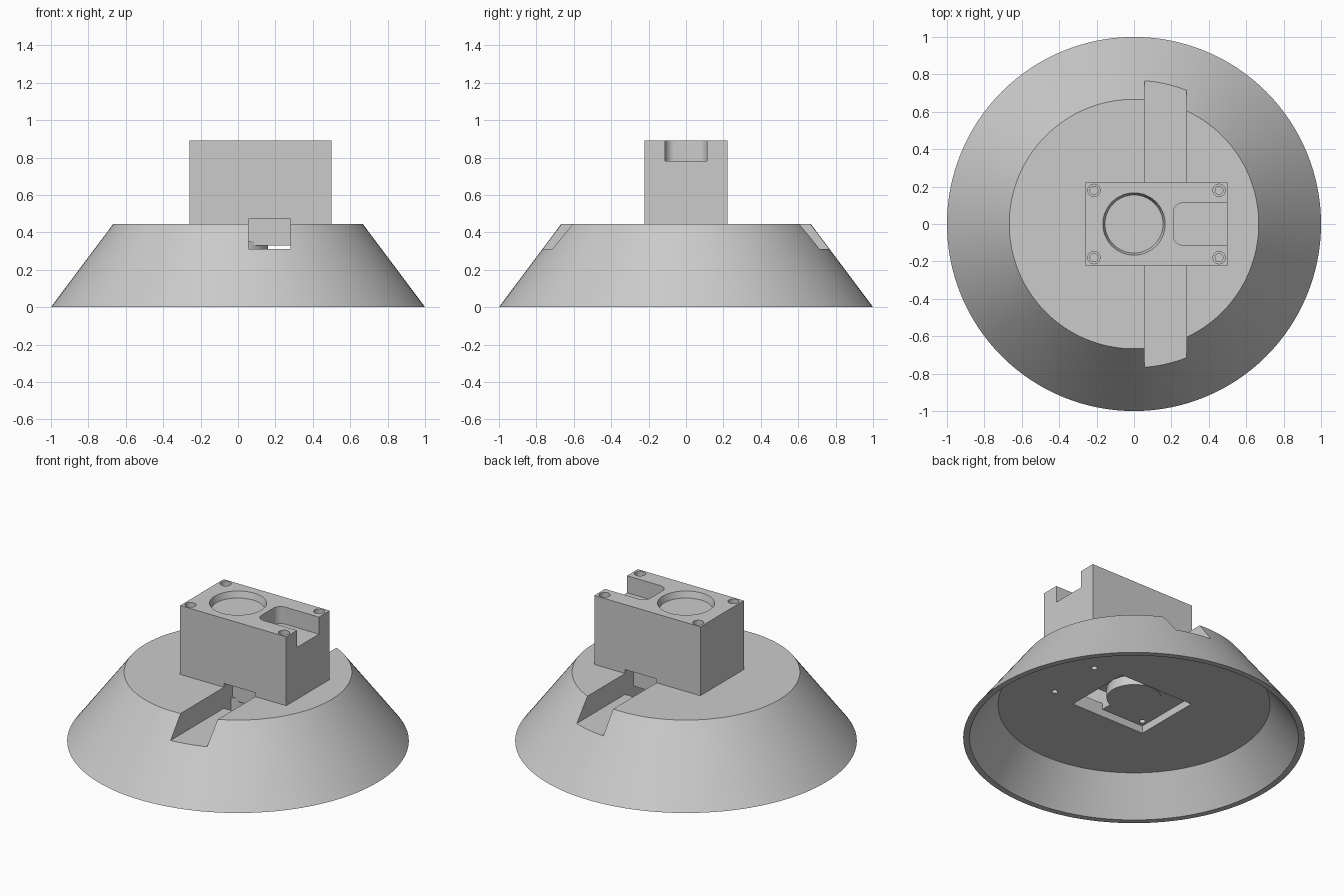
import bpy
import math

cube = bpy.data.objects.get("Cube")
if cube:
    bpy.data.objects.remove(cube, do_unlink=True)

grey = bpy.data.materials.new("plain grey")
grey.use_nodes = True
grey.diffuse_color = (0.6, 0.6, 0.6, 1)
grey.node_tree.nodes["Principled BSDF"].inputs["Base Color"].default_value = grey.diffuse_color


def finish(name):
    obj = bpy.context.object
    obj.name = name
    bpy.ops.object.transform_apply(location=False, rotation=False, scale=True)
    obj.data.materials.append(grey)
    return obj


def block(name, x, y, z):
    """Box spanning the given ranges."""
    spans = (x, y, z)
    bpy.ops.mesh.primitive_cube_add(size=1, location=[(a + b) / 2 for a, b in spans])
    bpy.context.object.scale = [b - a for a, b in spans]
    return finish(name)


def drum(name, r1, r2, z, x=0, y=0, sides=48):
    """Cylinder or cone standing between two heights."""
    bpy.ops.mesh.primitive_cone_add(vertices=sides, radius1=r1, radius2=r2,
                                    depth=z[1] - z[0], location=(x, y, sum(z) / 2))
    return finish(name)


def apply_modifier(obj, mod):
    bpy.ops.object.select_all(action='DESELECT')
    bpy.context.view_layer.objects.active = obj
    obj.select_set(True)
    bpy.ops.object.modifier_apply(modifier=mod.name)


def carve(obj, cutters):
    for cutter in cutters:
        mod = obj.modifiers.new("carve", 'BOOLEAN')
        mod.operation = 'DIFFERENCE'
        mod.solver = 'EXACT'
        mod.object = cutter
        apply_modifier(obj, mod)


def smooth(obj):
    bpy.ops.object.select_all(action='DESELECT')
    bpy.context.view_layer.objects.active = obj
    obj.select_set(True)
    bpy.ops.object.shade_smooth_by_angle(angle=math.radians(30))


BASE_TOP, BOX_TOP, CEILING = 0.445, 0.89, 0.222
SLOT = (0.055, 0.28)
HALF = 0.222

# Main solids
base = drum("conical_base", 1, 0.667, (0, BASE_TOP), sides=128)
box = block("top_box", (-0.258, 0.5), (-HALF, HALF), (BASE_TOP, BOX_TOP))

# Side channels, cut through both solids
channels = [block("channel_cutter", SLOT, sorted((s * 0.135, s * 1.2)), (0.31, 0.47))
            for s in (-1, 1)]

# Hollow underside, shallow pocket and the deeper well in it
hollow = drum("hollow_cutter", 1.038, 0.796, (-0.1, CEILING), sides=128)
pocket = block("pocket_cutter", (-0.25, SLOT[1]), (-HALF, HALF), (0.15, 0.27))
well = block("well_cutter", SLOT, (-HALF, HALF), (0.2, 0.33))

# Screw holes at the four corners, above and below
corners = [(x, y) for x in (-0.214, 0.455) for y in (-0.18, 0.18)]
lower_holes = [drum("lower_hole_cutter", 0.018, 0.018, (0.2, 0.36), x, y, 24) for x, y in corners]
upper_holes = []
for x, y in corners:
    upper_holes.append(drum("counterbore_cutter", 0.033, 0.033, (BOX_TOP - 0.03, 0.95), x, y, 24))
    upper_holes.append(drum("upper_hole_cutter", 0.021, 0.021, (BOX_TOP - 0.09, 0.9), x, y, 24))

# Round recess and end notch with rounded inner corners
recess = drum("recess_cutter", 0.155, 0.167, (0.85, BOX_TOP + 0.0005), sides=64)
notch = block("notch_cutter", (0.21, 0.7), (-0.112, 0.112), (0.78, 1))
bevel = notch.modifiers.new("round", 'BEVEL')
bevel.width = 0.05
bevel.segments = 8
bevel.limit_method = 'WEIGHT'
weights = notch.data.attributes.new("bevel_weight_edge", 'FLOAT', 'EDGE')
for edge in notch.data.edges:
    a, b = (notch.data.vertices[i].co for i in edge.vertices)
    if abs(a.z - b.z) > 0.1 and a.x < 0:
        weights.data[edge.index].value = 1
apply_modifier(notch, bevel)

carve(base, channels + [hollow, pocket, well] + lower_holes)
carve(box, channels + upper_holes + [recess, notch])
for cutter in channels + lower_holes + upper_holes + [hollow, pocket, well, recess, notch]:
    bpy.data.objects.remove(cutter, do_unlink=True)

# Round plug seen inside the well
plug = drum("round_plug", 0.16, 0.16, (0.268, 0.35), sides=64)

for part in (base, box, plug):
    smooth(part)
